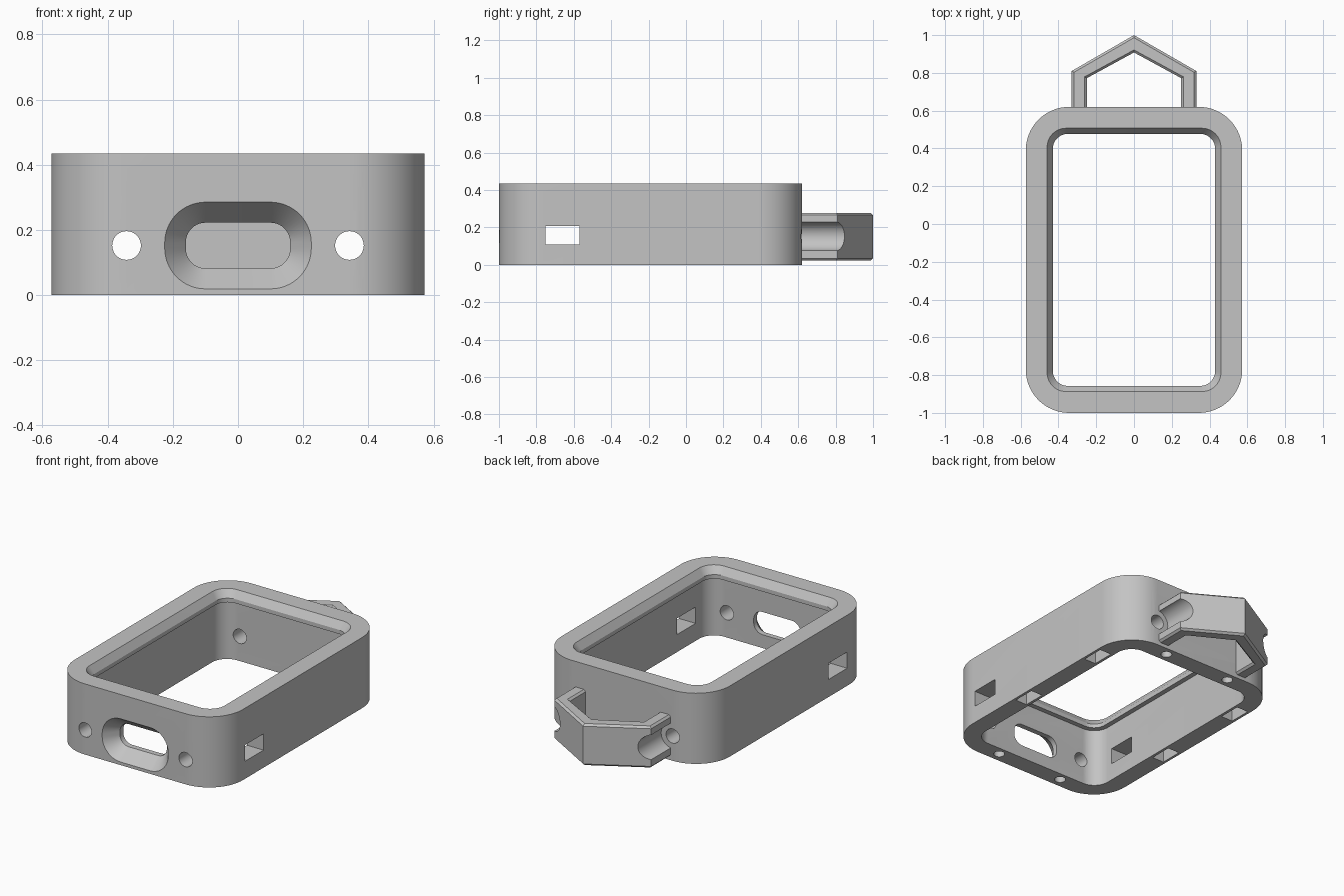
import bpy, bmesh
from math import cos, sin, pi, radians
from mathutils import Matrix, Vector

cube = bpy.data.objects.get("Cube")
if cube:
    bpy.data.objects.remove(cube, do_unlink=True)

grey = bpy.data.materials.new("plain grey")
grey.use_nodes = True
COLOUR = (0.55, 0.55, 0.55, 1)
grey.diffuse_color = COLOUR
grey.node_tree.nodes["Principled BSDF"].inputs["Base Color"].default_value = COLOUR

FRONT_FACING = Matrix.Rotation(radians(90), 4, 'X')   # local z becomes -y, local y becomes z


def finish(name, bm, matrix=Matrix()):
    bm.transform(matrix)
    bmesh.ops.recalc_face_normals(bm, faces=bm.faces)
    mesh = bpy.data.meshes.new(name)
    bm.to_mesh(mesh)
    bm.free()
    mesh.materials.append(grey)
    obj = bpy.data.objects.new(name, mesh)
    bpy.context.collection.objects.link(obj)
    return obj


def rounded_rect(hx, hy, r, n=16):
    pts = []
    for q, (sx, sy) in enumerate([(1, 1), (-1, 1), (-1, -1), (1, -1)]):
        for i in range(n + 1):
            a = (q + i / n) * pi / 2
            pts.append((sx * (hx - r) + r * cos(a), sy * (hy - r) + r * sin(a)))
    return pts


def loft(name, sections, matrix=Matrix()):
    """Closed solid through rounded rectangles given as (half x, half y, radius, height)."""
    bm = bmesh.new()
    rings = [[bm.verts.new((x, y, z)) for x, y in rounded_rect(hx, hy, r)]
             for hx, hy, r, z in sections]
    for low, high in zip(rings, rings[1:]):
        for i in range(len(low)):
            j = (i + 1) % len(low)
            bm.faces.new((low[i], low[j], high[j], high[i]))
    bm.faces.new(rings[0])
    bm.faces.new(rings[-1])
    return finish(name, bm, matrix)


def box(name, centre, size):
    bm = bmesh.new()
    bmesh.ops.create_cube(bm, size=1)
    return finish(name, bm, Matrix.Translation(centre) @ Matrix.Diagonal((*size, 1)))


def cylinder(name, centre, radius, depth, rotation=Matrix()):
    bm = bmesh.new()
    bmesh.ops.create_cone(bm, cap_ends=True, segments=40, radius1=radius,
                          radius2=radius, depth=depth)
    return finish(name, bm, Matrix.Translation(centre) @ rotation)


def activate(obj):
    bpy.ops.object.select_all(action='DESELECT')
    obj.select_set(True)
    bpy.context.view_layer.objects.active = obj


def cut(obj, cutters):
    activate(obj)
    for cutter in cutters:
        cutter.hide_render = True
        mod = obj.modifiers.new("cut", 'BOOLEAN')
        mod.operation = 'DIFFERENCE'
        mod.solver = 'EXACT'
        mod.object = cutter
        bpy.ops.object.modifier_apply(modifier=mod.name)
        bpy.data.objects.remove(cutter, do_unlink=True)


MID_Y = -0.19      # middle of the case along y
AXIS_Z = 0.152     # height of the port and pin axis
PIN_X = 0.342
HEIGHT = 0.435

# Case body
case = loft("case_body", [(0.573, 0.81, 0.23, 0), (0.573, 0.81, 0.23, HEIGHT)],
            Matrix.Translation((0, MID_Y, 0)))

# Cavity with a retaining lip and a bevelled opening above it
cavity = loft("cavity_cutter",
              [(0.46, 0.697, 0.1, -0.1), (0.46, 0.697, 0.1, 0.365),
               (0.43, 0.667, 0.08, 0.365), (0.43, 0.667, 0.08, 0.39),
               (0.46, 0.697, 0.1, HEIGHT), (0.46, 0.697, 0.1, HEIGHT + 0.1)],
              Matrix.Translation((0, MID_Y, 0)))

# Flared front port
port = loft("port_cutter",
            [(0.16, 0.07, 0.06, 0.8), (0.16, 0.07, 0.06, 0.92),
             (0.225, 0.133, 0.125, 1), (0.225, 0.133, 0.125, 1.05)],
            Matrix.Translation((0, 0, AXIS_Z)) @ FRONT_FACING)

cutters = [cavity, port]
# Side windows through both walls
cutters.append(box("window_cutter", (0, -0.66, 0.158), (1.4, 0.18, 0.1)))
for side in (-1, 1):
    # Pin holes through the front and back walls
    cutters.append(cylinder("pin_cutter", (side * PIN_X, MID_Y, AXIS_Z), 0.044, 1.9, FRONT_FACING))
    # Round sockets and square pockets in the underside
    for y in (-0.94, 0.565):
        cutters.append(cylinder("socket_cutter", (side * 0.23, y, 0), 0.032, 0.16))
    for y in (-0.33, 0.29):
        cutters.append(box("pocket_cutter", (side * 0.517, y, 0), (0.08, 0.14, 0.16)))
cut(case, cutters)

# Pointed strap loop at the back
outline = [(0.33, 0.605), (0.33, 0.81), (0, 1.0), (-0.33, 0.81), (-0.33, 0.605),
           (-0.25, 0.605), (-0.25, 0.772), (0, 0.908), (0.25, 0.772), (0.25, 0.605)]
bm = bmesh.new()
base = bm.faces.new([bm.verts.new((x, y, 0.022)) for x, y in outline])
top = bmesh.ops.extrude_face_region(bm, geom=[base])
bmesh.ops.translate(bm, vec=Vector((0, 0, 0.256)),
                    verts=[v for v in top["geom"] if isinstance(v, bmesh.types.BMVert)])
bmesh.ops.recalc_face_normals(bm, faces=bm.faces)
rims = [e for e in bm.edges if abs(e.verts[0].co.z - e.verts[1].co.z) < 0.001]
bmesh.ops.bevel(bm, geom=rims, offset=0.012, segments=1, affect='EDGES')
loop = finish("strap_loop", bm)

# Pin channels along the outside of the loop legs
cut(loop, [cylinder("channel_cutter", (side * PIN_X, 0.85, AXIS_Z), 0.077, 0.7, FRONT_FACING)
           for side in (-1, 1)])

for obj in (case, loop):
    activate(obj)
    bpy.ops.object.shade_smooth_by_angle(angle=radians(30))
